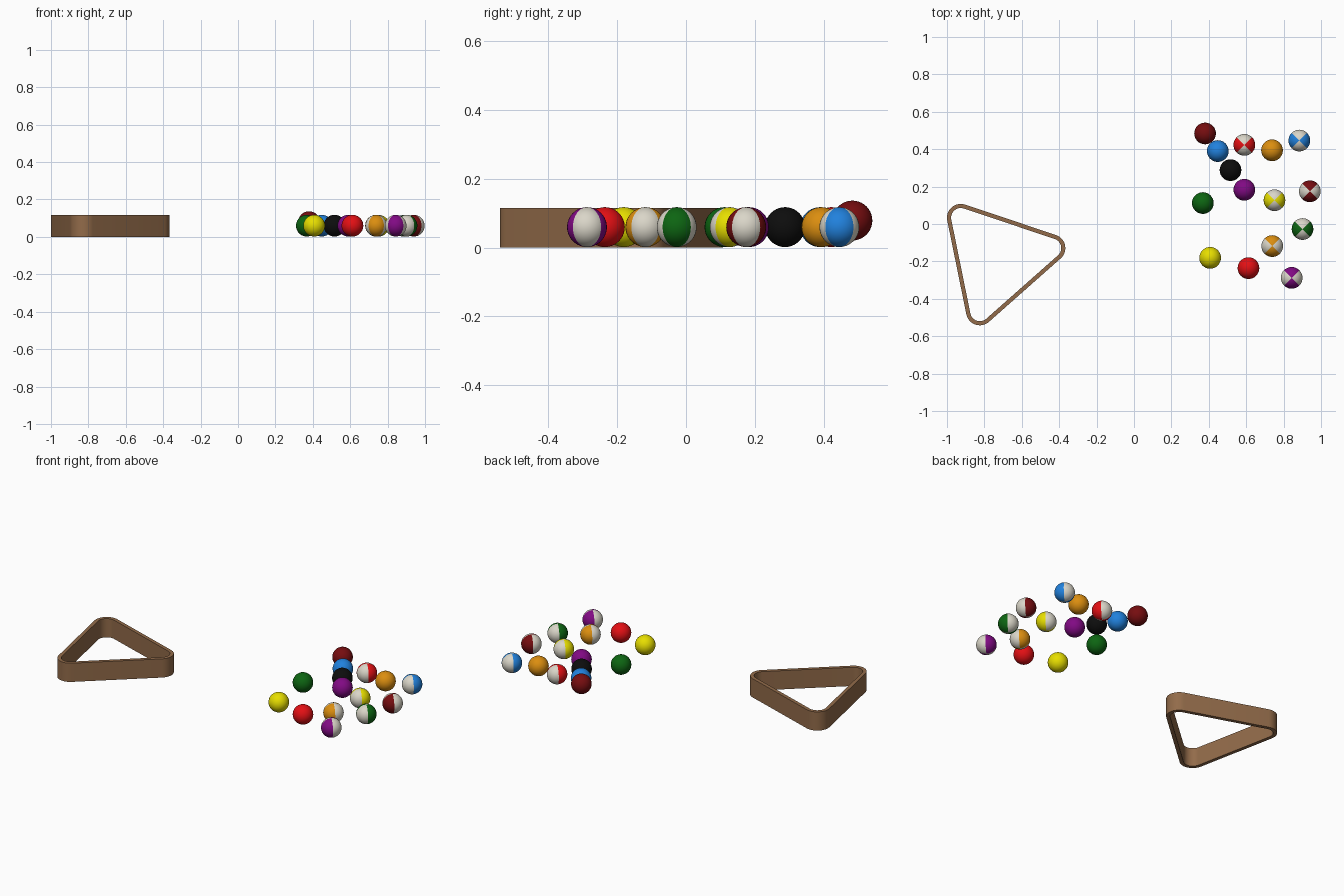
import bpy, bmesh, math

if "Cube" in bpy.data.objects:
    bpy.data.objects.remove(bpy.data.objects["Cube"])

R = 0.058      # ball radius
REST = 0.06    # height of a resting ball's centre


def material(name, rgb):
    m = bpy.data.materials.new(name)
    m.diffuse_color = (*rgb, 1)
    m.use_nodes = True
    m.node_tree.nodes["Principled BSDF"].inputs["Base Color"].default_value = m.diffuse_color
    return m


MATS = {n: material(n, c) for n, c in {
    "wood_brown": (0.29, 0.148, 0.068),
    "red": (0.77, 0.005, 0.007),
    "blue": (0.015, 0.22, 0.72),
    "yellow": (0.82, 0.75, 0.0),
    "green": (0.004, 0.13, 0.006),
    "orange": (0.71, 0.27, 0.005),
    "dark_red": (0.18, 0.004, 0.005),
    "purple": (0.22, 0.003, 0.23),
    "ivory": (0.70, 0.67, 0.58),
    "black": (0.004, 0.004, 0.004)}.items()}


def finish(bm, name, mats, loc, angle):
    bmesh.ops.recalc_face_normals(bm, faces=bm.faces)
    me = bpy.data.meshes.new(name)
    bm.to_mesh(me)
    bm.free()
    ob = bpy.data.objects.new(name, me)
    bpy.context.collection.objects.link(ob)
    ob.location = loc
    for m in mats:
        me.materials.append(MATS[m])
    bpy.ops.object.select_all(action='DESELECT')
    ob.select_set(True)
    bpy.context.view_layer.objects.active = ob
    bpy.ops.object.shade_smooth_by_angle(angle=math.radians(angle))
    return ob


def ball(name, color, x, y, z=REST, axis=None):
    """Plain ball, or one with two ivory and two coloured quarters.
    axis tells which direction the coloured quarters face."""
    bm = bmesh.new()
    bmesh.ops.create_uvsphere(bm, u_segments=32, v_segments=20, radius=R)
    if axis:
        for f in bm.faces:
            c = f.calc_center_median()
            facing = 'x' if abs(c.x) > abs(c.y) else 'y'
            f.material_index = 0 if facing == axis else 1
    finish(bm, name, [color, "ivory"] if axis else [color], (x, y, z), 60)


# Solid balls (the dark red one sits slightly raised)
for color, x, y, z in [
        ("dark_red", 0.38, 0.484, 0.079), ("blue", 0.448, 0.39, REST),
        ("black", 0.516, 0.288, REST), ("purple", 0.59, 0.183, REST),
        ("green", 0.368, 0.112, REST), ("yellow", 0.407, -0.181, REST),
        ("red", 0.612, -0.236, REST), ("orange", 0.738, 0.394, REST)]:
    ball(color + "_solid_ball", color, x, y, z)

# Two-tone balls
for color, x, y, axis in [
        ("red", 0.59, 0.423, 'x'), ("blue", 0.884, 0.446, 'x'),
        ("dark_red", 0.94, 0.175, 'y'), ("yellow", 0.751, 0.127, 'x'),
        ("green", 0.901, -0.027, 'x'), ("orange", 0.739, -0.118, 'y'),
        ("purple", 0.843, -0.288, 'y')]:
    ball(color + "_two_tone_ball", color, x, y, axis=axis)


# Rack: hollow rounded triangle with vertical walls
def rounded_triangle(radius, steps=12, spread=0.2957, turn=11.5):
    pts = []
    for k in range(3):
        a = math.radians(turn + 120 * k)
        for i in range(steps + 1):
            b = a + math.radians(-60 + 120 * i / steps)
            pts.append((spread * math.cos(a) + radius * math.cos(b),
                        spread * math.sin(a) + radius * math.sin(b)))
    return pts


HEIGHT, OUTER, WALL = 0.116, 0.0736, 0.022
bm = bmesh.new()
rings = [[bm.verts.new((x, y, z)) for x, y in rounded_triangle(r)]
         for r, z in [(OUTER, 0), (OUTER, HEIGHT),
                      (OUTER - WALL, HEIGHT), (OUTER - WALL, 0)]]
n = len(rings[0])
for a, b in zip(rings, rings[1:] + rings[:1]):
    for i in range(n):
        j = (i + 1) % n
        bm.faces.new((a[i], a[j], b[j], b[i]))
finish(bm, "triangle_rack", ["wood_brown"], (-0.7304, -0.1877, 0), 30)
